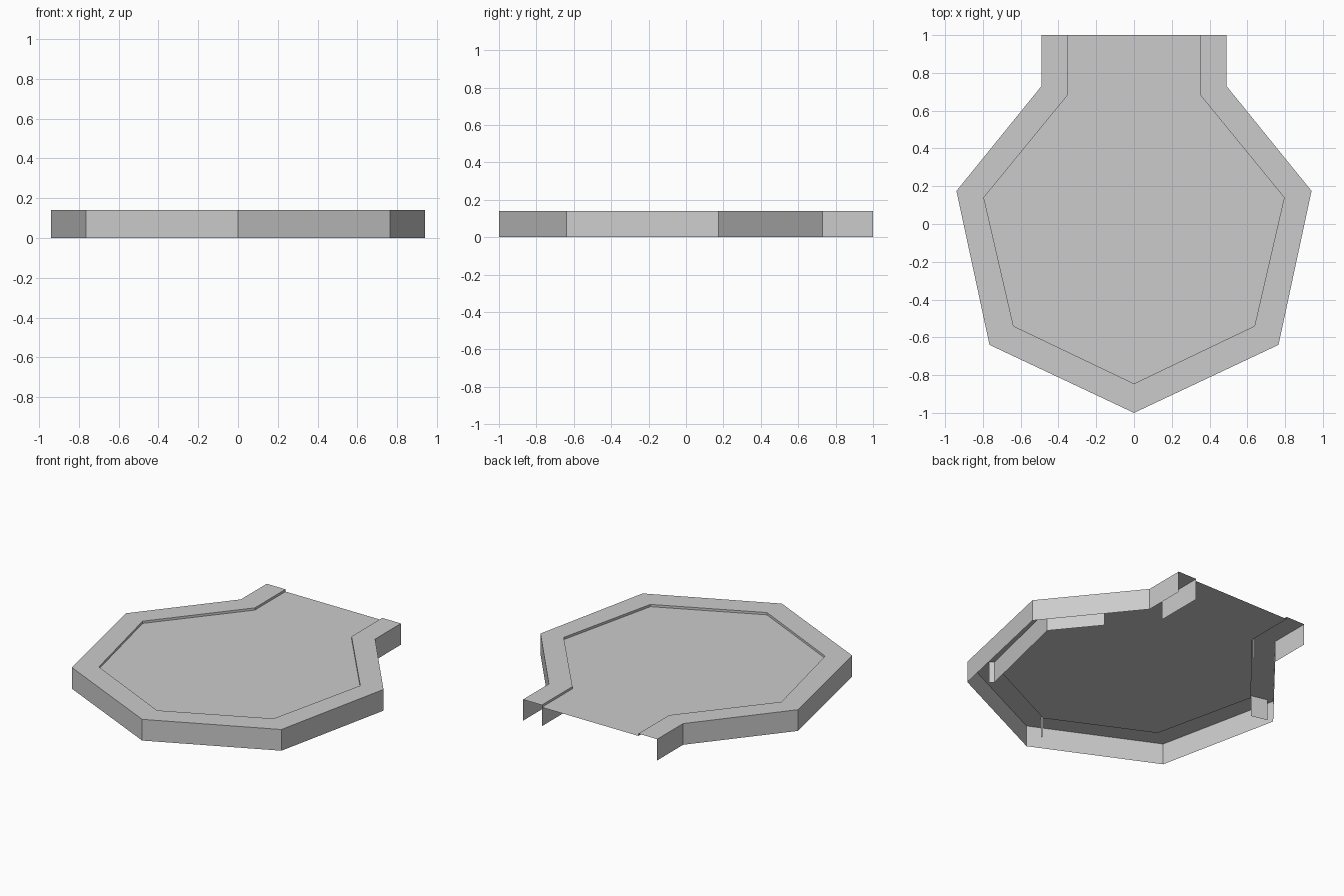
import bpy
from mathutils import Vector

if "Cube" in bpy.data.objects:
    bpy.data.objects.remove(bpy.data.objects["Cube"])

TOP, FLOOR = 0.14, 0.125

# right half profiles, from the front point to the back opening
OUTER = [(0, -1), (0.765, -0.64), (0.94, 0.175), (0.49, 0.73), (0.49, 1)]
INNER = [(0, -0.845), (0.638, -0.54), (0.795, 0.14), (0.353, 0.68), (0.353, 1)]


def mirrored(half):
    """Complete a right half outline, running from back left to back right."""
    return [(-x, y) for x, y in reversed(half[1:])] + half


def make_object(name, verts, faces):
    mesh = bpy.data.meshes.new(name)
    mesh.from_pydata(verts, [], faces)
    mesh.update()
    obj = bpy.data.objects.new(name, mesh)
    bpy.context.collection.objects.link(obj)
    return obj


def strip(name, path_a, z_a, path_b, z_b):
    """Band of quads between two paths with equal point counts."""
    n = len(path_a)
    verts = [(x, y, z_a) for x, y in path_a] + [(x, y, z_b) for x, y in path_b]
    faces = [(i, i + 1, n + i + 1, n + i) for i in range(n - 1)]
    return make_object(name, verts, faces)


def between(a, b, t):
    return tuple(Vector(a).lerp(Vector(b), t))


outer, inner = mirrored(OUTER), mirrored(INNER)

# Outer wall, raised rim and the small step down to the floor
strip("outer_wall", outer, 0, outer, TOP)
strip("rim", outer, TOP, inner, TOP)
strip("floor_step", inner, TOP, inner, FLOOR)

# Sunken floor
make_object("floor", [(x, y, FLOOR) for x, y in inner], [tuple(range(len(inner)))])

# Partial supporting walls under the floor on the right side
strip("inner_wall_side", *[INNER[1:3] + [between(INNER[2], INNER[3], 0.5)], 0] * 1,
      INNER[1:3] + [between(INNER[2], INNER[3], 0.5)], FLOOR)
strip("inner_wall_back", INNER[3:], 0, INNER[3:], FLOOR)

# Short ribs from inner corners towards outer corners, under the rim
for index, length in ((1, 0.08), (2, 0.75), (4, 0.12), (5, 0.2)):
    rib = [inner[index], between(inner[index], outer[index], length)]
    strip("corner_rib", rib, 0, rib, TOP)
